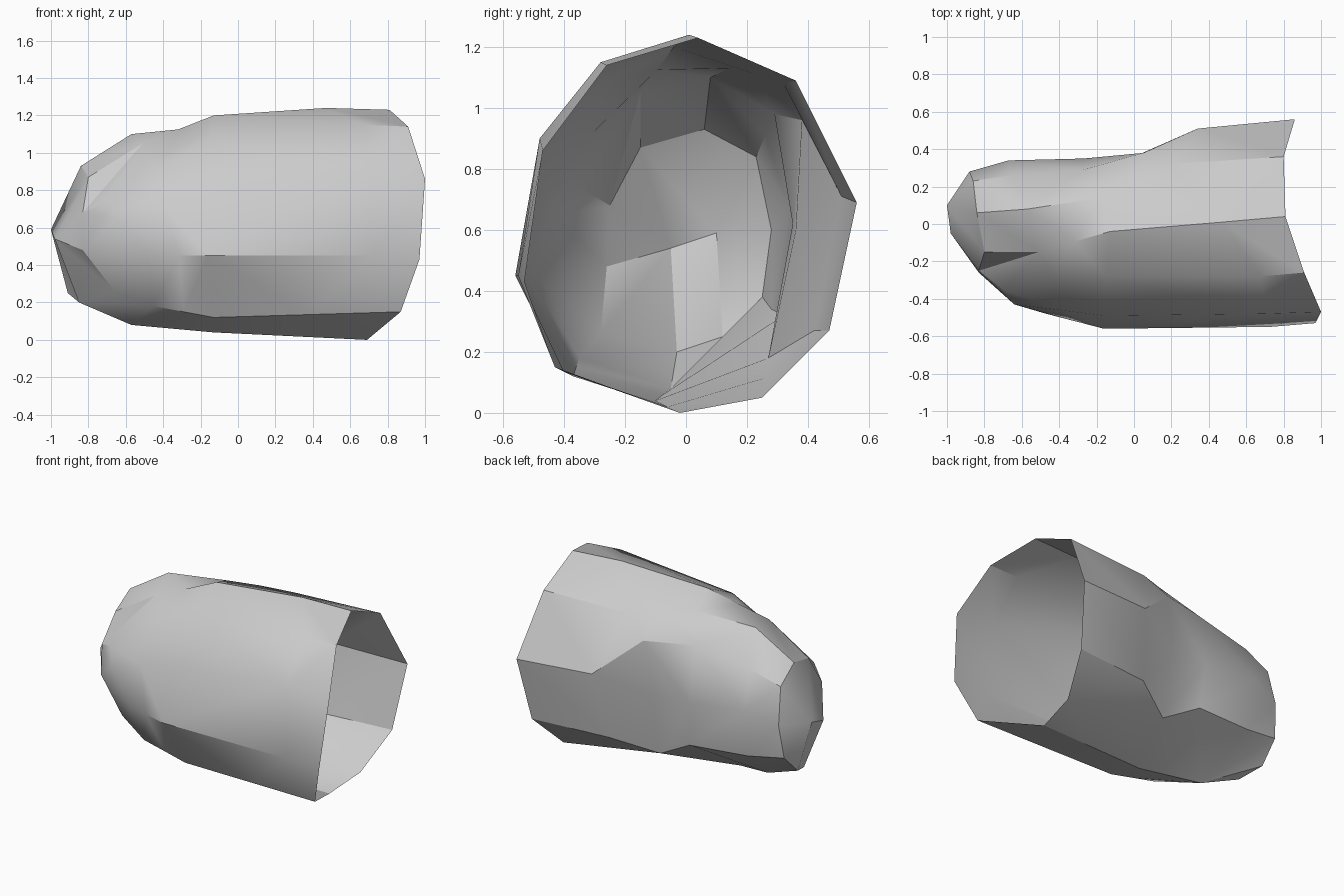
import bpy
import bmesh
from math import radians, hypot
from mathutils import Vector

default_cube = bpy.data.objects.get("Cube")
if default_cube:
    bpy.data.objects.remove(default_cube, do_unlink=True)


def make_material(name, colour):
    material = bpy.data.materials.new(name)
    material.use_nodes = True
    material.diffuse_color = colour
    material.node_tree.nodes["Principled BSDF"].inputs["Base Color"].default_value = colour
    return material


def section(*points):
    """Turn points, counted from the top over the front, into a cross-section."""
    return [Vector(point) for point in points]


def between(first, second):
    """Cross-section halfway between two others."""
    return [a.lerp(b, .5) for a, b in zip(first, second)]


def bulge(a, b):
    """Distance of an edge's middle from the long axis."""
    middle = (a.co + b.co) / 2
    return hypot(middle.y, middle.z - .6)


def loft(bm, sections):
    """Skin neighbouring sections with triangles, folding every quad outwards."""
    rings = [[bm.verts.new(point) for point in ring] for ring in sections]
    for outer, inner in zip(rings, rings[1:]):
        for i in range(len(outer)):
            j = (i + 1) % len(outer)
            a, b, c, d = outer[i], inner[i], inner[j], outer[j]
            if bulge(a, c) > bulge(b, d):
                triangles = (a, b, c), (a, c, d)
            else:
                triangles = (a, b, d), (b, c, d)
            for triangle in triangles:
                bm.faces.new(triangle)


# Slanted open rim
rim = section(
    (.81, .04, 1.23), (.91, -.26, 1.14), (1, -.47, .86), (.97, -.53, .43),
    (.87, -.43, .15), (.69, -.02, 0), (.73, .25, .05), (.81, .47, .27),
    (.86, .56, .69), (.8, .36, 1.09))

# Waist, pinched at the back
waist = section(
    (-.13, -.04, 1.2), (-.15, -.28, 1.08), (-.16, -.49, .81), (-.16, -.56, .45),
    (-.13, -.37, .12), (-.13, -.1, .04), (0, .27, .18), (0, .36, .6),
    (.05, .38, .96), (0, .23, 1.11))

# Body section between rim and waist, with a swollen back
body = between(rim, waist)
body[:4] = section((.47, .01, 1.24), (.68, -.28, 1.15), (.7, -.48, .9), (.73, -.55, .45))
body[7:] = section((.28, .42, .27), (.34, .51, .71), (.19, .32, 1.08))

# Shoulder, dented at the front
shoulder = section(
    (-.51, -.15, 1.05), (-.7, -.35, .74), (-.64, -.43, .65), (-.47, -.48, .45),
    (-.45, -.35, .18), (-.57, -.05, .08), (-.65, .28, .34), (-.67, .34, .67),
    (-.66, .26, .91), (-.57, .08, 1.1))

# Neck between waist and shoulder, with a ridge running along the upper back
neck = between(waist, shoulder)
neck[6:] = section((-.25, .32, .32), (-.27, .35, .62), (-.27, .29, .98), (-.18, .14, 1.13))

# Edge of the closed end
cap = section(
    (-.8, -.15, .87), (-.83, -.25, .68), (-.83, -.26, .48), (-.66, -.28, .26),
    (-.85, -.03, .2), (-.91, .12, .25), (-.9, .25, .38), (-.88, .28, .6),
    (-.86, .23, .84), (-.84, .06, .93))

# Short ridge that closes the end
ridge_back = Vector((-1, .1, .59))
ridge_front = Vector((-.98, -.05, .54))
ridge = [ridge_front if i in range(1, 5) else ridge_back for i in range(len(cap))]

bm = bmesh.new()
loft(bm, (rim, body, waist, neck, shoulder, cap, ridge))
bmesh.ops.remove_doubles(bm, verts=bm.verts, dist=.001)
mesh = bpy.data.meshes.new("hollow_shell")
bm.to_mesh(mesh)
bm.free()

shell = bpy.data.objects.new("hollow_shell", mesh)
bpy.context.collection.objects.link(shell)
mesh.materials.append(make_material("plain grey", (.6, .6, .6, 1)))

# Smooth surface with the strong creases kept
bpy.ops.object.select_all(action="DESELECT")
shell.select_set(True)
bpy.context.view_layer.objects.active = shell
bpy.ops.object.shade_smooth_by_angle(angle=radians(30))
